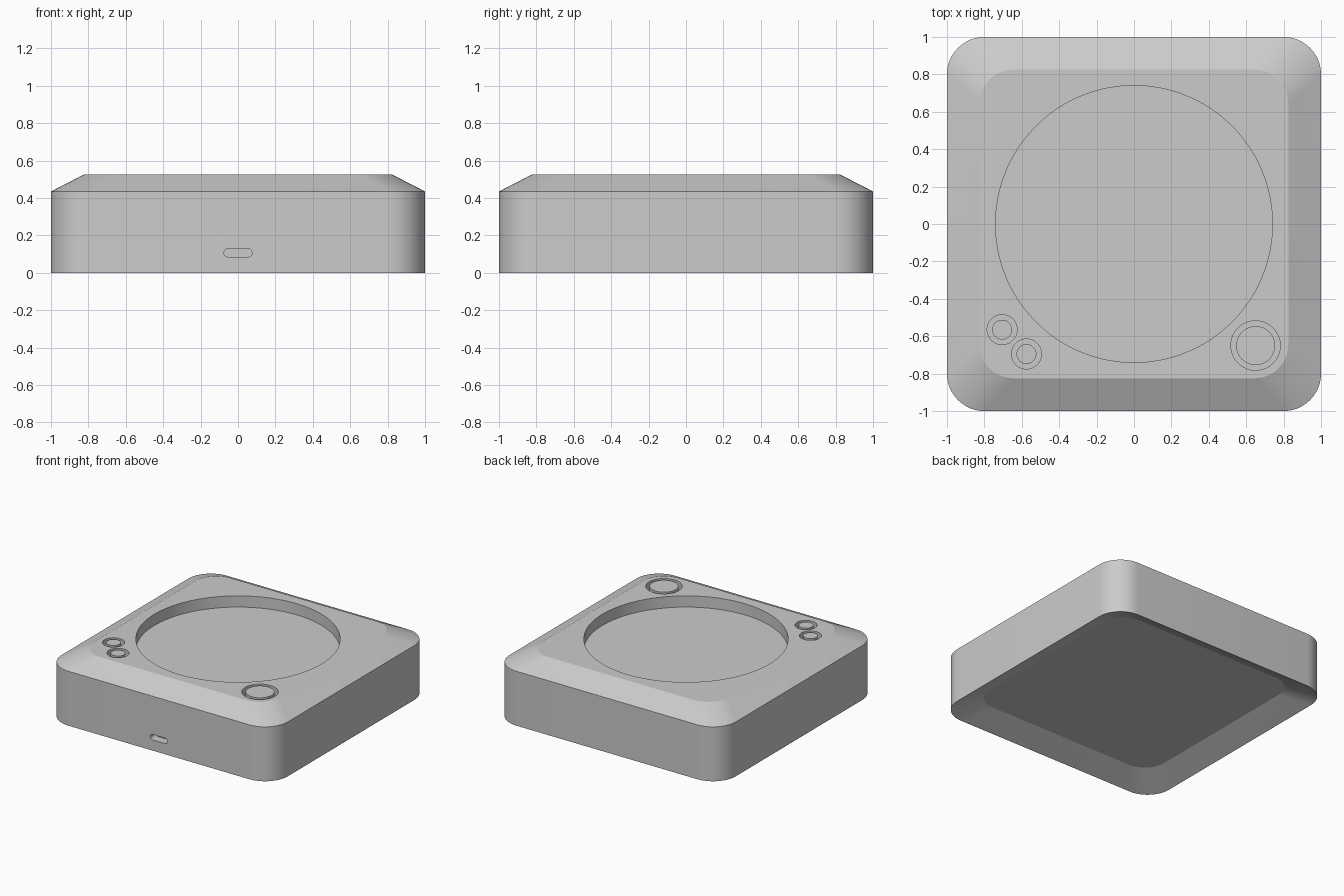
import bpy, bmesh, math

cube = bpy.data.objects.get("Cube")
if cube:
    bpy.data.objects.remove(cube, do_unlink=True)

TOP = 0.525        # height of the flat top
STEP = 0.09        # rise of the bevelled rim, and depth of all recesses

grey = bpy.data.materials.new("plain grey")
grey.use_nodes = True
colour = (0.6, 0.6, 0.6, 1)
grey.diffuse_color = colour
grey.node_tree.nodes["Principled BSDF"].inputs["Base Color"].default_value = colour


def rounded_outline(half_w, half_h, radius, steps=12):
    """Counter-clockwise points of a rounded rectangle."""
    points = []
    corners = [(1, 1), (-1, 1), (-1, -1), (1, -1)]
    for i, (sx, sy) in enumerate(corners):
        for k in range(steps + 1):
            a = math.pi / 2 * (i + k / steps)
            points.append((sx * (half_w - radius) + radius * math.cos(a),
                           sy * (half_h - radius) + radius * math.sin(a)))
    return points


def loft(name, rings):
    """Closed solid skinned through rings of 3D points."""
    bm = bmesh.new()
    loops = [[bm.verts.new(p) for p in ring] for ring in rings]
    n = len(loops[0])
    for a, b in zip(loops, loops[1:]):
        for i in range(n):
            j = (i + 1) % n
            bm.faces.new((a[i], a[j], b[j], b[i]))
    bm.faces.new(loops[0][::-1])
    bm.faces.new(loops[-1])
    bmesh.ops.remove_doubles(bm, verts=bm.verts, dist=1e-5)
    bmesh.ops.recalc_face_normals(bm, faces=bm.faces)
    mesh = bpy.data.meshes.new(name)
    bm.to_mesh(mesh)
    bm.free()
    mesh.materials.append(grey)
    obj = bpy.data.objects.new(name, mesh)
    bpy.context.collection.objects.link(obj)
    return obj


def disc(name, x, y, radius, z0, z1, sides=96):
    """Upright cylinder between two heights."""
    angles = [2 * math.pi * i / sides for i in range(sides)]
    return loft(name, [[(x + radius * math.cos(a), y + radius * math.sin(a), z)
                        for a in angles] for z in (z0, z1)])


def activate(obj):
    bpy.ops.object.select_all(action='DESELECT')
    obj.select_set(True)
    bpy.context.view_layer.objects.active = obj


def cut(obj, cutter):
    """Subtract the cutter and discard it."""
    cutter.hide_render = True
    activate(obj)
    mod = obj.modifiers.new("cut", 'BOOLEAN')
    mod.operation = 'DIFFERENCE'
    mod.solver = 'EXACT'
    mod.object = cutter
    bpy.ops.object.modifier_apply(modifier=mod.name)
    bpy.data.objects.remove(cutter, do_unlink=True)


# Body: stacking box with a bevelled top and a matching hollow underneath
outer = rounded_outline(1, 1, 0.2)
inner = rounded_outline(0.825, 0.825, 0.18)
sections = [(inner, STEP), (outer, 0), (outer, TOP - STEP), (inner, TOP)]
body = loft("body", [[(x, y, z) for x, y in pts] for pts, z in sections])

# Round dish in the top
cut(body, disc("dish_cutter", 0, 0, 0.74, TOP - STEP, TOP + 0.1, 128))

# Buttons, each standing in a ring-shaped groove
buttons = [("large_button", 0.65, -0.65, 0.132, 0.104),
           ("small_button_outer", -0.705, -0.565, 0.08, 0.053),
           ("small_button_inner", -0.575, -0.695, 0.08, 0.053)]
parts = [body]
for name, x, y, hole, size in buttons:
    cut(body, disc(name + "_cutter", x, y, hole, TOP - STEP, TOP + 0.1, 64))
    parts.append(disc(name, x, y, size, TOP - STEP - 0.01, TOP, 64))

# Cable slot low in the front wall
slot = rounded_outline(0.075, 0.022, 0.0215, 8)
cut(body, loft("slot_cutter", [[(x, y, z + 0.107) for x, z in slot]
                               for y in (-1.1, -0.93)]))

# Smooth rounded corners while keeping the rims crisp
for obj in parts:
    activate(obj)
    bpy.ops.object.shade_smooth_by_angle(angle=math.radians(20))
